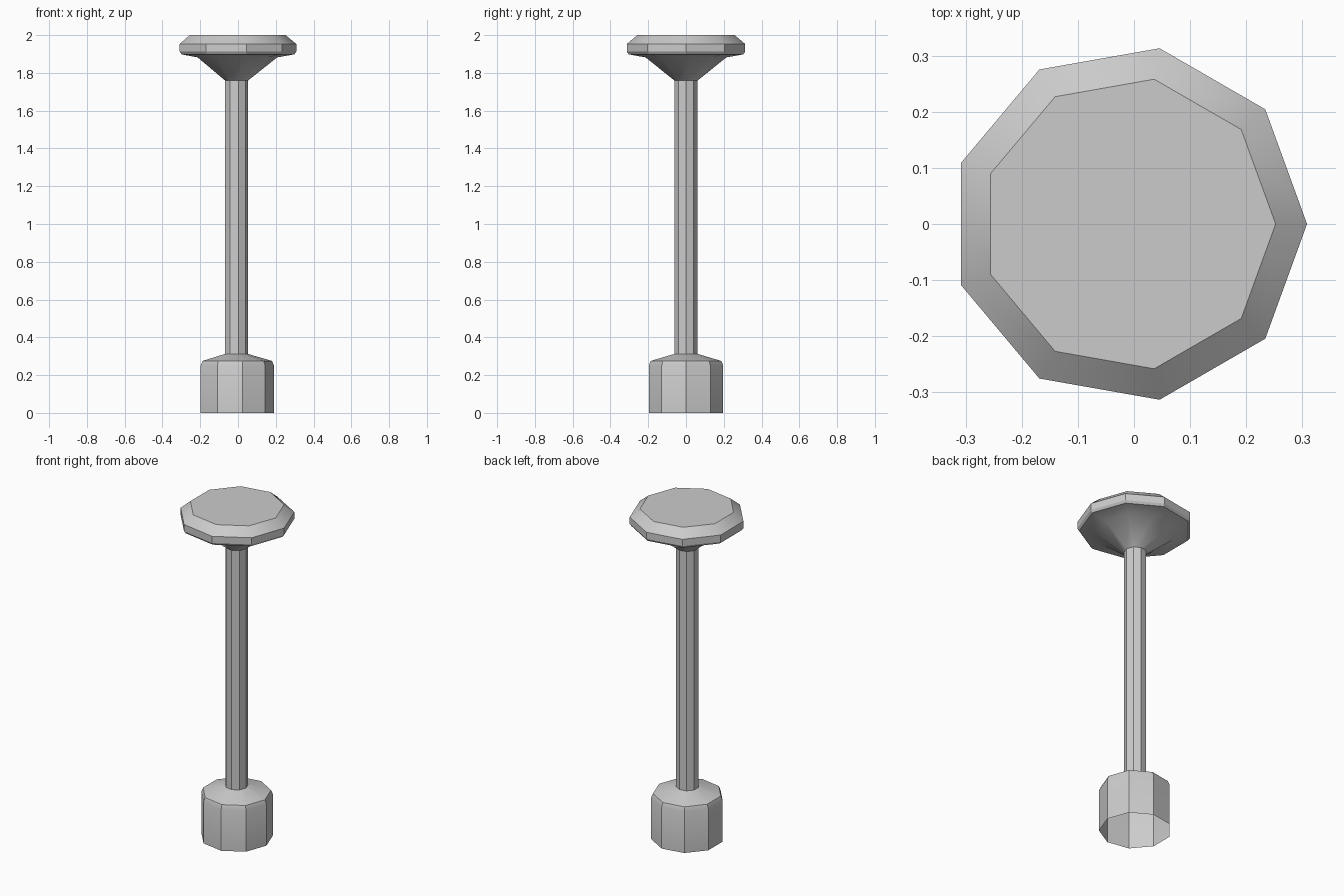
import bpy, bmesh, math

if "Cube" in bpy.data.objects:
    bpy.data.objects.remove(bpy.data.objects["Cube"])

SIDES = 9
AXIS_X = -0.0096  # centres the nine-sided outline on x = 0


def lathe(name, profile, cap_top=False):
    """Nine-sided turned part from (radius, z) points, listed bottom to top."""
    bm = bmesh.new()
    rings = []
    for r, z in profile:
        rings.append([bm.verts.new((AXIS_X + r * math.cos(2 * math.pi * i / SIDES),
                                    r * math.sin(2 * math.pi * i / SIDES), z))
                      for i in range(SIDES)])
    for low, high in zip(rings, rings[1:]):
        for i in range(SIDES):
            j = (i + 1) % SIDES
            bm.faces.new((low[i], low[j], high[j], high[i]))
    if cap_top:
        bm.faces.new(rings[-1])
    mesh = bpy.data.meshes.new(name)
    bm.to_mesh(mesh)
    bm.free()
    obj = bpy.data.objects.new(name, mesh)
    bpy.context.collection.objects.link(obj)
    bpy.ops.object.select_all(action='DESELECT')
    bpy.context.view_layer.objects.active = obj
    obj.select_set(True)
    bpy.ops.object.shade_smooth_by_angle(angle=math.radians(30))
    return obj


SHAFT_R = 0.063

# Heavy foot, open underneath, with a sloped shoulder
lathe("base", [(0.2, 0), (0.2, 0.25), (0.19, 0.275), (SHAFT_R, 0.312)])

# Slim straight post
lathe("shaft", [(SHAFT_R, 0.312), (SHAFT_R, 1.76)])

# Flared head with a bevelled rim and flat top
lathe("head", [(SHAFT_R, 1.76), (0.217, 1.882), (0.308, 1.898), (0.318, 1.912),
               (0.318, 1.953), (0.262, 2.0)], cap_top=True)
